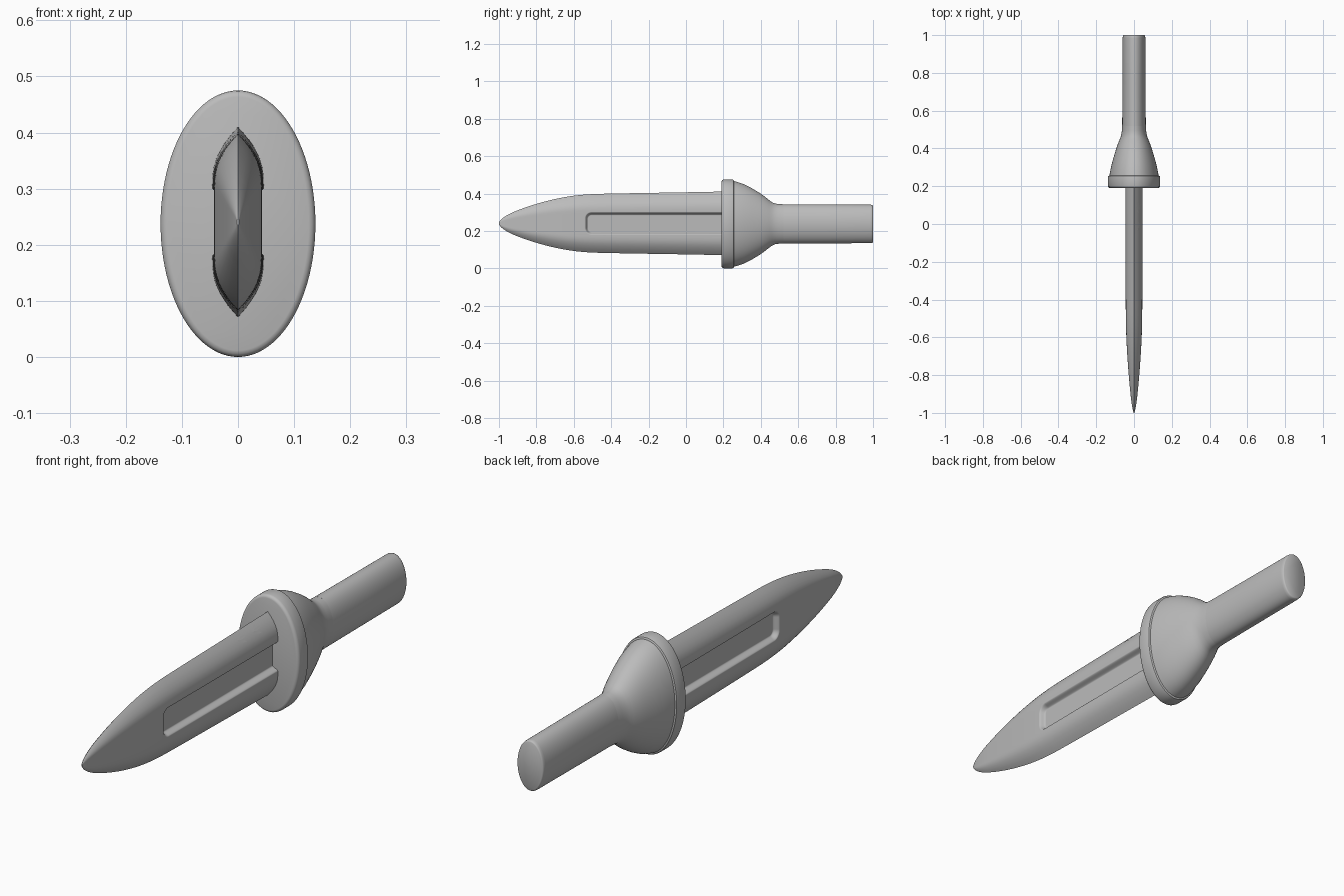
import bpy, bmesh, math

if "Cube" in bpy.data.objects:
    bpy.data.objects.remove(bpy.data.objects["Cube"])

ZC = 0.2375  # height of the long axis

grey = bpy.data.materials.new("plain grey")
grey.diffuse_color = (0.5, 0.5, 0.5, 1)
grey.use_nodes = True
grey.node_tree.nodes["Principled BSDF"].inputs["Base Color"].default_value = grey.diffuse_color


def interp(table, v):
    if v <= table[0][0]:
        return table[0][1]
    for (a, fa), (b, fb) in zip(table, table[1:]):
        if v <= b:
            return fa + (fb - fa) * (v - a) / (b - a)
    return table[-1][1]


def smoothstep(v):
    v = max(0.0, min(1.0, v))
    return v * v * (3 - 2 * v)


def finish(name, bm, angle=35):
    bmesh.ops.recalc_face_normals(bm, faces=bm.faces)
    me = bpy.data.meshes.new(name)
    bm.to_mesh(me)
    bm.free()
    ob = bpy.data.objects.new(name, me)
    bpy.context.collection.objects.link(ob)
    me.materials.append(grey)
    bpy.ops.object.select_all(action='DESELECT')
    ob.select_set(True)
    bpy.context.view_layer.objects.active = ob
    bpy.ops.object.shade_smooth_by_angle(angle=math.radians(angle))
    return ob


def loft(name, rings, angle=35):
    """Skin a list of closed rings of points and cap both ends."""
    bm = bmesh.new()
    vs = [[bm.verts.new(p) for p in r] for r in rings]
    n = len(vs[0])
    for a, b in zip(vs, vs[1:]):
        for i in range(n):
            j = (i + 1) % n
            bm.faces.new((a[i], a[j], b[j], b[i]))
    bm.faces.new(vs[0])
    bm.faces.new(vs[-1])
    return finish(name, bm, angle)


def oval_loft(name, profile, n=96):
    """profile: (y, x radius, z radius)"""
    ang = [2 * math.pi * i / n for i in range(n)]
    return loft(name, [[(rx * math.cos(a), y, ZC + rz * math.sin(a)) for a in ang]
                       for y, rx, rz in profile])


# Blade shape: half height and half width along the length
HEIGHT = [(0, 0.006), (0.01, 0.02), (0.03, 0.036), (0.06, 0.053), (0.1, 0.071), (0.2, 0.105),
          (0.3, 0.131), (0.4, 0.149), (0.5, 0.157), (0.7, 0.161), (1.0, 0.166), (1.2, 0.17)]
WIDTH = [(0, 0.002), (0.02, 0.007), (0.05, 0.0125), (0.1, 0.019), (0.2, 0.028), (0.3, 0.0355),
         (0.4, 0.041), (0.5, 0.0435), (0.7, 0.0445), (1.2, 0.046)]
# Lens section: relative width against relative height
LENS = [(0, 1), (0.42, 1), (0.52, 0.985), (0.62, 0.91), (0.7, 0.8), (0.8, 0.6), (0.9, 0.335), (1, 0)]


def blended(table, v, r):
    """Table lookup averaged over a small window, for a smooth curve."""
    return sum(interp(table, v + r * k / 4) for k in range(-4, 5)) / 9


def blade_half_width(y, dz):
    s = y + 1
    r = min(0.05, s * 0.4)
    h, w = blended(HEIGHT, s, r), blended(WIDTH, s, r)
    t = min(1, abs(dz) / h)
    x = w * blended(LENS, t, min(0.06, 1 - t))
    # Groove: rounded slot, open towards the guard
    cr = 0.035
    qy, qz = (-0.54 - y) + cr, abs(dz) - 0.06 + cr
    d = math.hypot(max(qy, 0), max(qz, 0)) + min(max(qy, qz), 0) - cr
    k = smoothstep(-d / 0.016)
    return x + (min(x, 0.022) - x) * k


ys = [-1 + 0.46 * (i / 40) ** 1.5 for i in range(40)]
ys += [-0.545 + 0.0025 * i for i in range(25)]
ys += [-0.48 + 0.04 * i for i in range(18)]
rings = []
for y in ys:
    s = y + 1
    h = blended(HEIGHT, s, min(0.05, s * 0.4))
    core = 0.08 * min(1, h / 0.15)
    offs = [core * i / 32 for i in range(33)]
    offs += [core + (h - core) * i / 16 for i in range(1, 17)]
    col = [-o for o in reversed(offs)] + offs[1:]
    right = [(blade_half_width(y, o), y, ZC + 0.003 + o) for o in col]
    left = [(-x, yy, z) for x, yy, z in reversed(right[1:-1])]
    right[0] = (0, y, right[0][2])
    right[-1] = (0, y, right[-1][2])
    rings.append(right + left)
loft("blade", rings, 45)

# Guard plate with softened rims
oval_loft("guard_plate", [(0.19, 0.126, 0.226), (0.192, 0.132, 0.232), (0.197, 0.1365, 0.2363),
                          (0.203, 0.138, 0.2375), (0.248, 0.138, 0.2375), (0.254, 0.136, 0.2355),
                          (0.257, 0.131, 0.2305)])

# Bell-shaped collar flowing into the grip
oval_loft("collar", [(0.25, 0.131, 0.2305), (0.275, 0.127, 0.224), (0.31, 0.12, 0.212),
                     (0.35, 0.109, 0.192), (0.39, 0.097, 0.168), (0.42, 0.087, 0.147),
                     (0.445, 0.077, 0.127), (0.46, 0.071, 0.116), (0.475, 0.067, 0.109),
                     (0.495, 0.064, 0.106), (0.53, 0.062, 0.1045)])

# Oval grip
oval_loft("grip", [(0.52, 0.0625, 0.105), (0.75, 0.061, 0.104), (0.985, 0.06, 0.103),
                   (0.994, 0.059, 0.102), (0.998, 0.057, 0.1), (1.0, 0.054, 0.097)])

# Two small three-stroke sprig ornaments on the right face of the blade
bm = bmesh.new()
for y0 in (-0.035, 0.06):
    base = (y0, 0.142)
    for dy, dz in ((0.035, 0.016), (0.06, 0.004), (0.045, -0.016)):
        ln = math.hypot(dy, dz)
        ny, nz = -dz / ln * 0.004, dy / ln * 0.004
        loop = []
        for t, side in ((0, 0), (0.3, 1), (0.7, 1), (1, 0), (0.7, -1), (0.3, -1)):
            y = base[0] + dy * t + ny * side
            z = base[1] + dz * t + nz * side
            loop.append(bm.verts.new((blade_half_width(y, z) + 0.0015, y, ZC + 0.003 + z)))
        bm.faces.new(loop)
finish("sprig_ornaments", bm)
